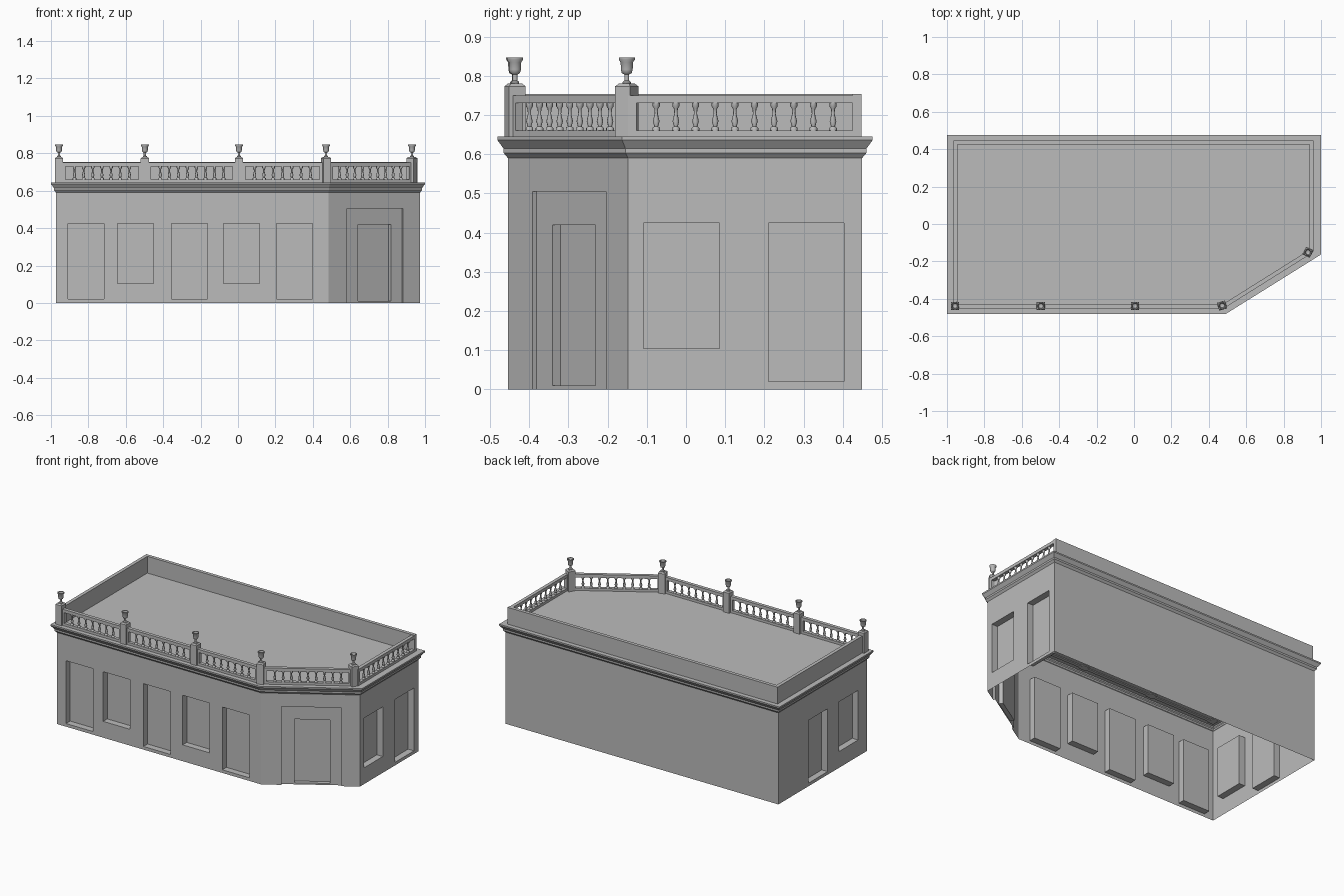
import bpy, bmesh, math
from mathutils import Vector, Matrix

if "Cube" in bpy.data.objects:
    bpy.data.objects.remove(bpy.data.objects["Cube"], do_unlink=True)

stone = bpy.data.materials.new("grey_stone")
stone.use_nodes = True
stone.diffuse_color = (0.5, 0.5, 0.5, 1)
stone.node_tree.nodes["Principled BSDF"].inputs["Base Color"].default_value = (0.5, 0.5, 0.5, 1)

Z = Vector((0, 0, 1))
WALL_TOP, ROOF, RAIL_TOP = 0.59, 0.645, 0.75


def place(name, mesh, location=(0, 0, 0), angle=0.0):
    obj = bpy.data.objects.new(name, mesh)
    bpy.context.collection.objects.link(obj)
    obj.location = location
    obj.rotation_euler.z = angle
    return obj


def to_mesh(name, bm, weld=True):
    if weld:
        bmesh.ops.remove_doubles(bm, verts=bm.verts, dist=1e-5)
    mesh = bpy.data.meshes.new(name)
    bm.to_mesh(mesh)
    bm.free()
    mesh.materials.append(stone)
    return mesh


def quad(bm, *points):
    bm.faces.new([bm.verts.new(p) for p in points])


def panel(bm, origin, along, out, rect, holes):
    """Flat wall area with recesses; each hole is (rect, depth, inner holes)."""
    def at(t, z, depth=0.0):
        return origin + along * t + Z * z - out * depth
    t0, t1, z0, z1 = rect
    ts = sorted({t0, t1, *(v for h in holes for v in h[0][:2])})
    zs = sorted({z0, z1, *(v for h in holes for v in h[0][2:])})
    for a, b in zip(ts, ts[1:]):
        for c, d in zip(zs, zs[1:]):
            tm, zm = (a + b) / 2, (c + d) / 2
            if not any(h[0][0] < tm < h[0][1] and h[0][2] < zm < h[0][3] for h in holes):
                quad(bm, at(a, c), at(b, c), at(b, d), at(a, d))
    for (a, b, c, d), depth, inner in holes:
        ring = [(a, c), (b, c), (b, d), (a, d)]
        for p, q in zip(ring, ring[1:] + ring[:1]):
            if p[1] == q[1] == 0:       # threshold stays open at the ground
                continue
            quad(bm, at(*p), at(*q), at(*q, depth), at(*p, depth))
        panel(bm, origin - out * depth, along, out, (a, b, c, d), inner)


def offset_ring(points, dist):
    """Mitred outward offset of a counter-clockwise outline."""
    result = []
    for i, p in enumerate(points):
        d0 = (p - points[i - 1]).normalized()
        d1 = (points[(i + 1) % len(points)] - p).normalized()
        n0, n1 = Vector((d0.y, -d0.x, 0)), Vector((d1.y, -d1.x, 0))
        result.append(p + (n0 + n1) * dist / (1 + n0.dot(n1)))
    return result


# Building shell: walls with recessed doors and windows, open underneath
outline = [Vector((x, y, 0)) for x, y in
           [(-0.973, -0.454), (0.483, -0.454), (0.973, -0.148), (0.973, 0.449), (-0.973, 0.449)]]
DEPTH = 0.042


def door(t, width=0.193):
    return ((t, t + width, 0.02, 0.425), DEPTH, [])


def window(t, width=0.193):
    return ((t, t + width, 0.105, 0.425), DEPTH, [])


entrance = ((0.119, 0.471, 0.0, 0.505), 0.012, [((0.194, 0.402, 0.01, 0.42), 0.025, [])])
openings = [
    [door(0.064), window(0.329), door(0.617), window(0.896), door(1.179)],
    [entrance],
    [window(0.04), door(0.358)],
    [],
    [door(0.309), window(0.62)],
]
bm = bmesh.new()
for i, holes in enumerate(openings):
    p, q = outline[i], outline[(i + 1) % len(outline)]
    along = (q - p).normalized()
    panel(bm, p, along, Vector((along.y, -along.x, 0)),
          (0, (q - p).length, 0, WALL_TOP), holes)
place("walls", to_mesh("walls", bm))

# Stepped cornice and flat roof
bm = bmesh.new()
profile = [(0, WALL_TOP), (0.011, 0.603), (0.011, 0.614), (0.027, 0.636), (0.027, ROOF)]
rings = [[bm.verts.new(p + Z * z) for p in offset_ring(outline, d)] for d, z in profile]
for low, high in zip(rings, rings[1:]):
    for i in range(len(low)):
        j = (i + 1) % len(low)
        bm.faces.new((low[i], low[j], high[j], high[i]))
bm.faces.new(rings[-1])
place("cornice_and_roof", to_mesh("cornice_and_roof", bm))


def add_box(bm, x0, x1, z0, z1, depth):
    m = Matrix.Translation(((x0 + x1) / 2, 0, (z0 + z1) / 2)) @ Matrix.Diagonal((x1 - x0, depth, z1 - z0, 1))
    bmesh.ops.create_cube(bm, size=1, matrix=m)


def lathe(name, profile, segments):
    bm = bmesh.new()
    verts = [bm.verts.new((r, 0, z)) for r, z in profile]
    edges = [bm.edges.new(pair) for pair in zip(verts, verts[1:])]
    bmesh.ops.spin(bm, geom=verts + edges, axis=(0, 0, 1), cent=(0, 0, 0),
                   steps=segments, angle=math.tau)
    bmesh.ops.remove_doubles(bm, verts=bm.verts, dist=1e-5)
    bmesh.ops.recalc_face_normals(bm, faces=bm.faces)
    for f in bm.faces:
        f.smooth = True
    for e in bm.edges:
        e.smooth = len(e.link_faces) < 2 or e.calc_face_angle(0) < math.radians(50)
    return to_mesh(name, bm, False)


# Balustrade: framed openings filled with turned balusters
BOTTOM, TOP, THICK = 0.661, 0.73, 0.022
baluster = lathe("baluster", [(0.010, BOTTOM), (0.010, 0.667), (0.005, 0.671), (0.0085, 0.684),
                              (0.004, 0.703), (0.005, 0.716), (0.009, 0.722), (0.009, TOP)], 8)


def balustrade(name, start, end, post0, post1):
    start, end = Vector((*start, 0)), Vector((*end, 0))
    span = end - start
    angle, length = math.atan2(span.y, span.x), span.length
    bm = bmesh.new()
    add_box(bm, 0, length, ROOF - 0.005, BOTTOM, THICK)
    add_box(bm, 0, length, TOP, RAIL_TOP, THICK)
    add_box(bm, 0, post0, BOTTOM, TOP, THICK)
    add_box(bm, length - post1, length, BOTTOM, TOP, THICK)
    place(name, to_mesh(name, bm, False), start, angle)
    gap = length - post0 - post1
    count = round(gap / 0.05) - 1
    for i in range(count):
        t = post0 + gap * (i + 1) / (count + 1)
        place("baluster", baluster, start + span.normalized() * t, angle)


FRONT_Y, SIDE_X = -0.441, 0.949
piers = [(-0.957, -0.438, 0), (-0.498, -0.438, 0), (0.005, -0.438, 0),
         (0.471, -0.436, 16), (0.93, -0.151, 61)]
for i in range(3):
    balustrade("front_balustrade", (piers[i][0], FRONT_Y), (piers[i + 1][0], FRONT_Y), 0.034, 0.034)
balustrade("corner_balustrade", (0.476, FRONT_Y), (0.937, -0.152), 0.03, 0.03)
balustrade("side_balustrade", (SIDE_X, -0.148), (SIDE_X, 0.447), 0.022, 0.022)

# Solid parapets on the back and the far side
for name, start, length, angle in [("back_parapet", (-0.966, 0.436, 0), 1.926, 0),
                                   ("side_parapet", (-0.955, -0.447, 0), 0.894, math.pi / 2)]:
    bm = bmesh.new()
    add_box(bm, 0, length, ROOF - 0.005, RAIL_TOP + 0.003, THICK)
    place(name, to_mesh(name, bm), start, angle)

# Piers with chamfered tops, each carrying an urn
bm = bmesh.new()
add_box(bm, -0.022, 0.022, ROOF - 0.005, 0.78, 0.044)
top_edges = [e for e in bm.edges if all(v.co.z > 0.77 for v in e.verts)]
bmesh.ops.bevel(bm, geom=top_edges, offset=0.007, segments=1, affect='EDGES')
pier = to_mesh("pier", bm)
urn = lathe("urn", [(0, 0.779), (0.011, 0.779), (0.011, 0.784), (0.006, 0.788), (0.006, 0.803),
                    (0.013, 0.807), (0.0155, 0.816), (0.016, 0.834), (0.021, 0.841),
                    (0.021, 0.846), (0.016, 0.846), (0.012, 0.825), (0, 0.82)], 14)
for x, y, degrees in piers:
    place("pier", pier, (x, y, 0), math.radians(degrees))
    place("urn", urn, (x, y, 0))
